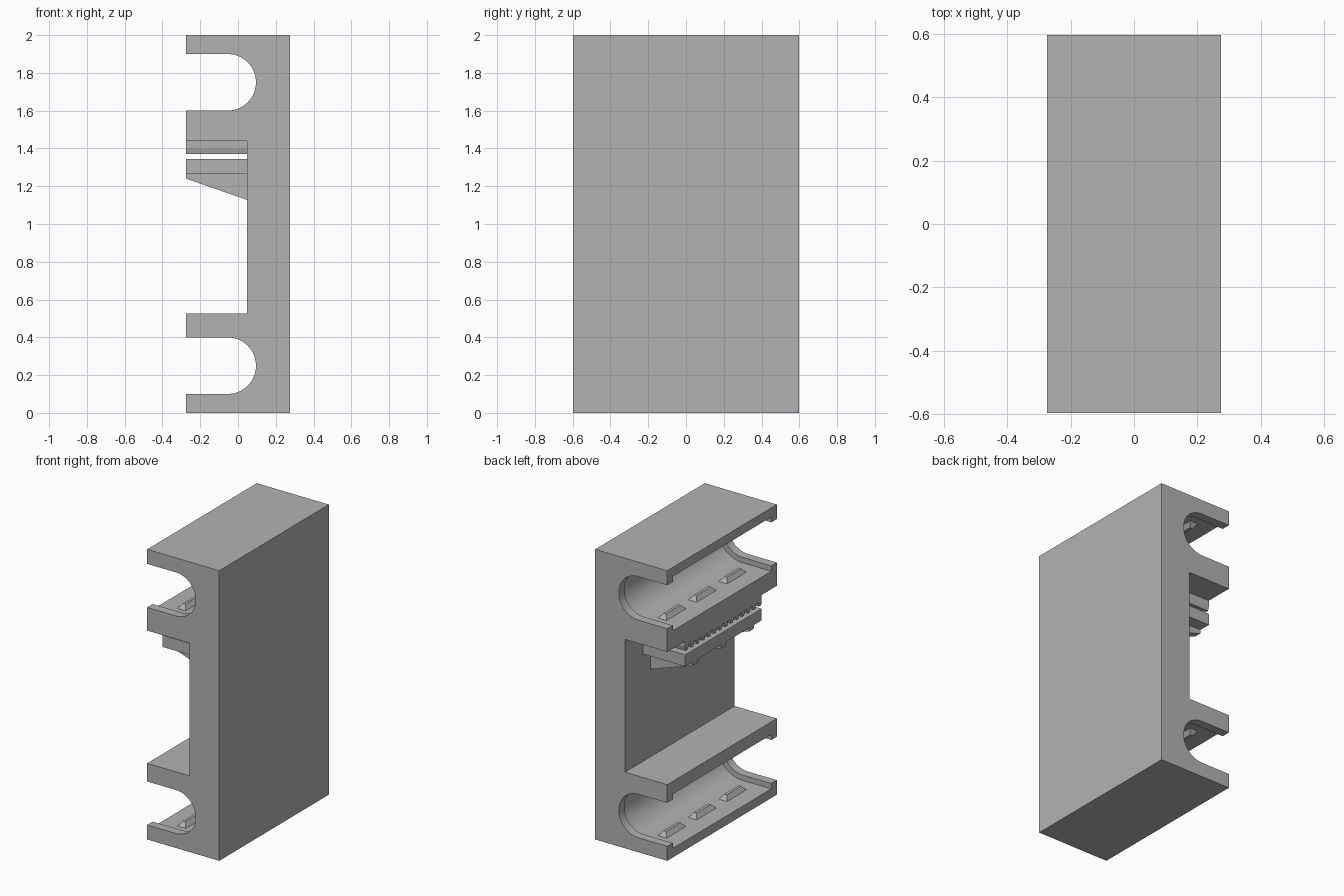
import bpy, bmesh, math
from mathutils import Vector

cube = bpy.data.objects.get("Cube")
if cube:
    bpy.data.objects.remove(cube, do_unlink=True)

grey = bpy.data.materials.new("matte grey")
grey.use_nodes = True
grey.diffuse_color = (0.45, 0.45, 0.45, 1)
grey.node_tree.nodes["Principled BSDF"].inputs["Base Color"].default_value = (0.45, 0.45, 0.45, 1)

TIP, WALL, BACK, HALF = -0.275, 0.047, 0.275, 0.597
CLAMP_Y = -0.015


def finish(name, bm):
    bmesh.ops.recalc_face_normals(bm, faces=bm.faces[:])
    mesh = bpy.data.meshes.new(name)
    bm.to_mesh(mesh)
    bm.free()
    mesh.materials.append(grey)
    obj = bpy.data.objects.new(name, mesh)
    bpy.context.collection.objects.link(obj)
    return obj


def prism(name, corners, offset):
    """Closed polygon swept along an offset vector."""
    bm = bmesh.new()
    face = bm.faces.new([bm.verts.new(c) for c in corners])
    swept = bmesh.ops.extrude_face_region(bm, geom=[face])
    verts = [v for v in swept["geom"] if isinstance(v, bmesh.types.BMVert)]
    bmesh.ops.translate(bm, verts=verts, vec=Vector(offset))
    return finish(name, bm)


def along_y(name, profile, y0, y1):
    return prism(name, [(x, y0, z) for x, z in profile], (0, y1 - y0, 0))


def slot_profile(z, radius, steps=32):
    """Open-ended channel with a half-round inner end."""
    cx, mouth = -0.055, TIP - 0.2
    pts = [(mouth, z - radius)]
    for i in range(steps + 1):
        a = math.pi * (i / steps - 0.5)
        pts.append((cx + radius * math.cos(a), z + radius * math.sin(a)))
    return pts + [(mouth, z + radius)]


# Main body: back wall with a thick arm block at each end
body = along_y("body", [
    (TIP, 0), (BACK, 0), (BACK, 2), (TIP, 2),
    (TIP, 1.44), (WALL, 1.44), (WALL, 0.525), (TIP, 0.525)], -HALF, HALF)

# Round channels, wider between the end lips
SLOTS = (0.25, 1.75)
for z in SLOTS:
    for radius, reach in ((0.15, 0.8), (0.187, HALF - 0.06)):
        cutter = along_y("slot_cutter", slot_profile(z, radius), -reach, reach)
        cutter.hide_render = True
        mod = body.modifiers.new("slot", "BOOLEAN")
        mod.operation = "DIFFERENCE"
        mod.solver = "EXACT"
        mod.object = cutter
        bpy.context.view_layer.objects.active = body
        bpy.ops.object.modifier_apply(modifier=mod.name)
        bpy.data.objects.remove(cutter, do_unlink=True)

bpy.ops.object.select_all(action="DESELECT")
body.select_set(True)
bpy.context.view_layer.objects.active = body
bpy.ops.object.shade_smooth_by_angle(angle=math.radians(30))


# Raised grip ribs on the channel floors and ceilings
def rib(name, x, y, z, up):
    bm = bmesh.new()
    bmesh.ops.create_cube(bm, size=1)
    for v in bm.verts:
        top = v.co.z > 0
        v.co = Vector((x + v.co.x * (0.02 if top else 0.07),
                       y + v.co.y * (0.16 if top else 0.22),
                       z + up * (0.03 if top else -0.005)))
    finish(name, bm)


for z in SLOTS:
    for side in (-1, 1):
        for i in (-1, 0, 1):
            rib("grip_rib", -0.125, i * 0.33, z + side * 0.187, -side)

# Toothed upper clamp jaw
TEETH, JAW = 14, 0.417
pitch = 2 * JAW / (TEETH - 0.4)
outline = [(CLAMP_Y + JAW, 1.445), (CLAMP_Y - JAW, 1.445)]
for i in range(TEETH):
    start = CLAMP_Y - JAW + i * pitch
    outline += [(start + f * pitch, z) for f, z in
                ((0, 1.4), (0.12, 1.37), (0.48, 1.37), (0.6, 1.4))]
prism("toothed_jaw", [(TIP, y, z) for y, z in outline], (WALL + 0.01 - TIP, 0, 0))

# Flat lower clamp jaw
along_y("lower_jaw", [(TIP, 1.265), (WALL + 0.01, 1.265), (WALL + 0.01, 1.345), (TIP, 1.345)],
        CLAMP_Y - JAW, CLAMP_Y + JAW)

# Sloping support gussets under the lower jaw
for i in (-1, 0, 1):
    y = CLAMP_Y + i * 0.31
    along_y("jaw_gusset", [(TIP, 1.24), (WALL, 1.128), (WALL + 0.01, 1.128),
                           (WALL + 0.01, 1.27), (TIP, 1.27)], y - 0.025, y + 0.025)
